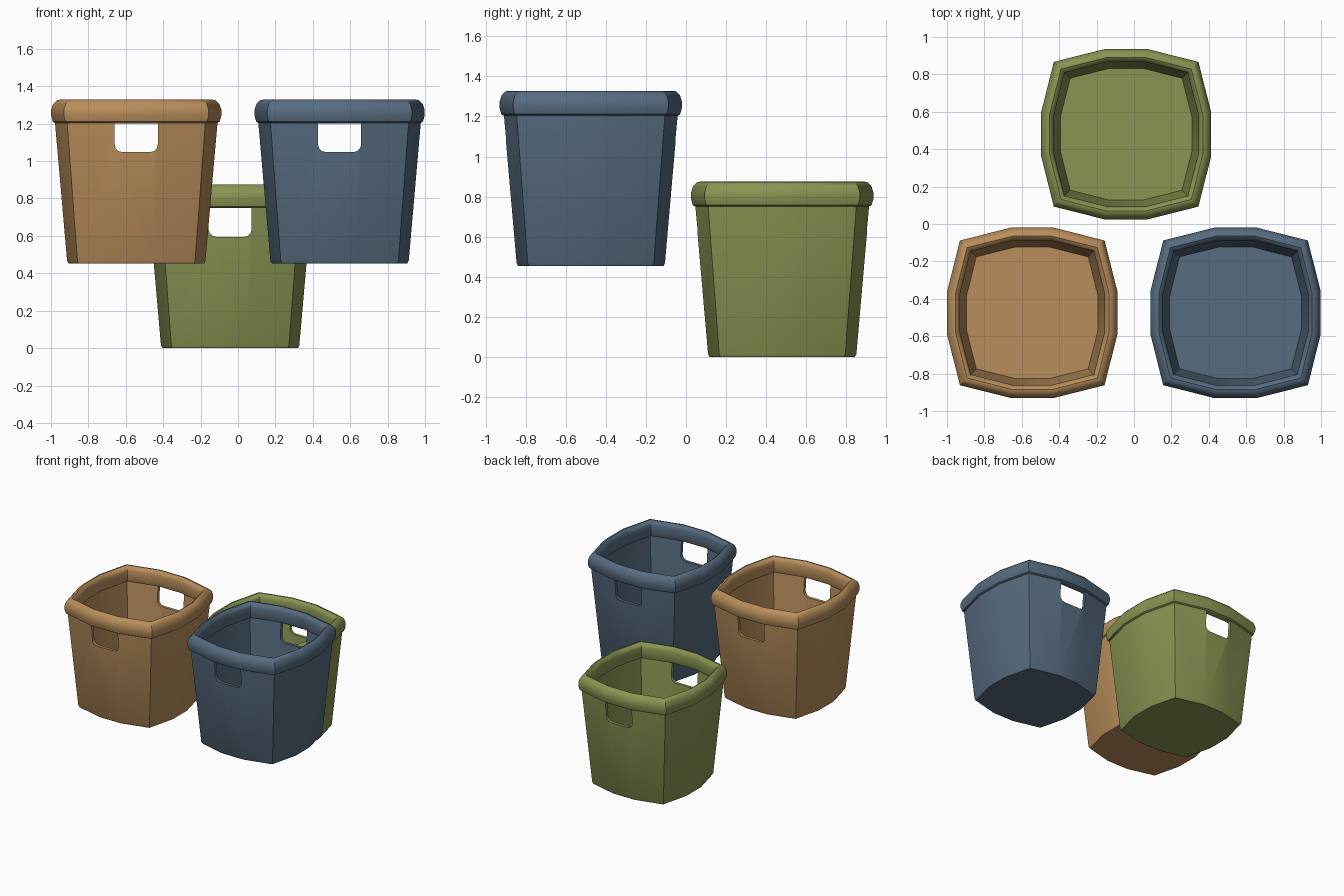
import bpy, bmesh, math

if "Cube" in bpy.data.objects:
    bpy.data.objects.remove(bpy.data.objects["Cube"])


def outline(h, z):
    """Twelve-sided bulging square of half-width h at height z."""
    c, m = h * 0.85, h * 0.255
    quarter = [(h, -m), (h, m), (c, c)]
    pts = []
    for k in range(4):
        a = k * math.pi / 2
        ca, sa = round(math.cos(a)), round(math.sin(a))
        pts += [(x * ca - y * sa, x * sa + y * ca, z) for x, y in quarter]
    return pts


def loft(name, profile, closed):
    """Stack outlines along a (half-width, z) profile; closed makes a ring."""
    bm = bmesh.new()
    rings = [[bm.verts.new(p) for p in outline(h, z)] for h, z in profile]
    pairs = list(zip(rings, rings[1:]))
    if closed:
        pairs.append((rings[-1], rings[0]))
    for a, b in pairs:
        for i in range(12):
            j = (i + 1) % 12
            bm.faces.new((a[i], a[j], b[j], b[i]))
    if not closed:
        bm.faces.new(rings[0])
        bm.faces.new(rings[-1])
    bmesh.ops.recalc_face_normals(bm, faces=bm.faces)
    return make(name, bm)


def make(name, bm):
    me = bpy.data.meshes.new(name)
    bm.to_mesh(me)
    bm.free()
    ob = bpy.data.objects.new(name, me)
    bpy.context.collection.objects.link(ob)
    return ob


def select(ob):
    bpy.ops.object.select_all(action='DESELECT')
    ob.select_set(True)
    bpy.context.view_layer.objects.active = ob


def handle_cutter():
    """Slot with rounded lower corners, running through front and back."""
    w, low, top, r = 0.115, 0.595, 0.752, 0.04
    pts = [(w, top), (-w, top)]
    for cx, start in ((-w + r, 180), (w - r, 270)):
        for k in range(4):
            a = math.radians(start + 30 * k)
            pts.append((cx + r * math.cos(a), low + r + r * math.sin(a)))
    bm = bmesh.new()
    f = bm.faces.new([bm.verts.new((x, -0.7, z)) for x, z in pts])
    ext = bmesh.ops.extrude_face_region(bm, geom=[f])
    vs = [v for v in ext['geom'] if isinstance(v, bmesh.types.BMVert)]
    bmesh.ops.translate(bm, verts=vs, vec=(0, 1.4, 0))
    bmesh.ops.recalc_face_normals(bm, faces=bm.faces)
    ob = make("handle_cutter", bm)
    ob.hide_render = True
    return ob


# tapered hollow body: outside up, over the lip, inside down to the floor
body = loft("bin_body", [(0.362, 0), (0.37, 0.015), (0.436, 0.77),
                         (0.412, 0.77), (0.352, 0.025)], False)

# handle slots
cutter = handle_cutter()
mod = body.modifiers.new("slots", 'BOOLEAN')
mod.operation, mod.solver, mod.object = 'DIFFERENCE', 'EXACT', cutter
select(body)
bpy.ops.object.modifier_apply(modifier="slots")
bpy.data.objects.remove(cutter)

# rolled rim
rim = loft("bin_rim", [(0.43, 0.748), (0.446, 0.758), (0.455, 0.79),
                       (0.455, 0.82), (0.445, 0.852), (0.425, 0.872),
                       (0.41, 0.875), (0.396, 0.866), (0.387, 0.84),
                       (0.387, 0.775), (0.395, 0.752), (0.405, 0.748)], True)

for ob in (body, rim):
    select(ob)
    bpy.ops.object.shade_smooth_by_angle(angle=math.radians(40))

# three coloured bins
bins = {
    "green": ((-0.042, 0.48, 0), (0.25, 0.30, 0.085, 1)),
    "tan": ((-0.544, -0.475, 0.453), (0.48, 0.27, 0.105, 1)),
    "blue": ((0.543, -0.475, 0.453), (0.095, 0.15, 0.215, 1)),
}
for colour, (loc, rgba) in bins.items():
    mat = bpy.data.materials.new(colour + "_plastic")
    mat.diffuse_color = rgba
    mat.use_nodes = True
    mat.node_tree.nodes["Principled BSDF"].inputs["Base Color"].default_value = mat.diffuse_color
    for part in (body, rim):
        ob = part.copy()
        ob.data = part.data.copy()
        ob.name = colour + "_" + part.name
        ob.location = loc
        ob.data.materials.clear()
        ob.data.materials.append(mat)
        bpy.context.collection.objects.link(ob)
for part in (body, rim):
    bpy.data.objects.remove(part)
